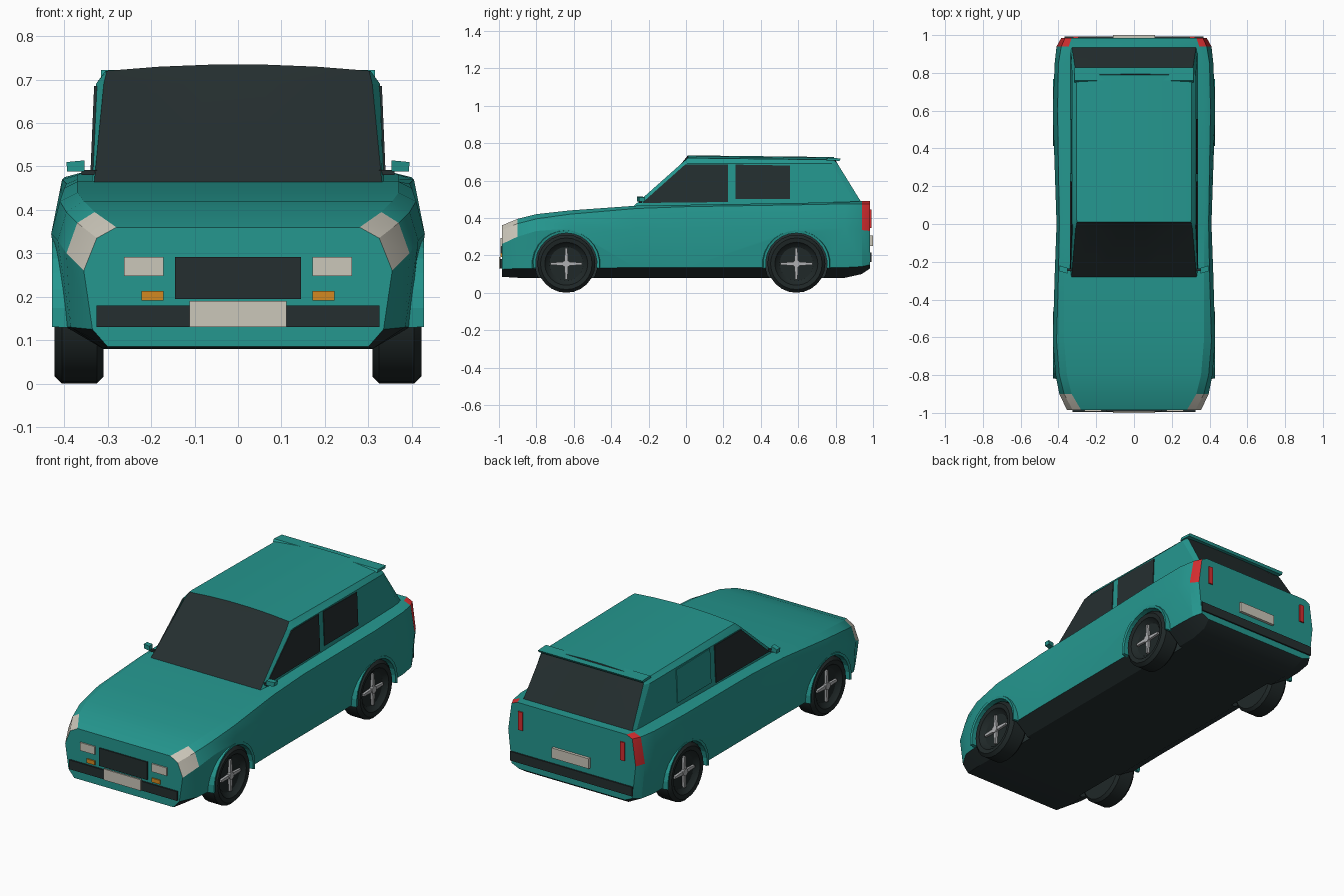
import bpy, bmesh, math
from mathutils import Vector

if "Cube" in bpy.data.objects:
    bpy.data.objects.remove(bpy.data.objects["Cube"], do_unlink=True)


def material(name, r, g, b):
    m = bpy.data.materials.new(name)
    m.use_nodes = True
    m.diffuse_color = (r, g, b, 1)
    bsdf = m.node_tree.nodes["Principled BSDF"]
    bsdf.inputs["Base Color"].default_value = (r, g, b, 1)
    bsdf.inputs["Roughness"].default_value = 0.6
    return m


TEAL = material("teal paint", 0.018, 0.31, 0.275)
DARK = material("dark glass and trim", 0.018, 0.028, 0.029)
TYRE = material("tyre rubber", 0.014, 0.021, 0.021)
CREAM = material("cream lens", 0.6, 0.57, 0.49)
RED = material("red lens", 0.68, 0.027, 0.03)
ORANGE = material("orange lens", 0.65, 0.25, 0.015)
SILVER = material("silver spokes", 0.42, 0.43, 0.44)


def finish(name, bm, *mats):
    bmesh.ops.recalc_face_normals(bm, faces=bm.faces)
    me = bpy.data.meshes.new(name)
    bm.to_mesh(me)
    bm.free()
    ob = bpy.data.objects.new(name, me)
    bpy.context.collection.objects.link(ob)
    for m in mats:
        me.materials.append(m)
    return ob


def activate(ob):
    bpy.ops.object.select_all(action='DESELECT')
    ob.select_set(True)
    bpy.context.view_layer.objects.active = ob


def smooth(ob, degrees):
    activate(ob)
    bpy.ops.object.shade_smooth_by_angle(angle=math.radians(degrees))


def bridge(bm, a, b, closed=True):
    """Quads between two vertex rings, returned in ring order."""
    n = len(a)
    return [bm.faces.new((a[i], a[(i + 1) % n], b[(i + 1) % n], b[i]))
            for i in range(n if closed else n - 1)]


def prism(name, points, offset, mat):
    """Polygon pushed along an offset vector into a solid."""
    bm = bmesh.new()
    low = [bm.verts.new(p) for p in points]
    high = [bm.verts.new(Vector(p) + Vector(offset)) for p in points]
    bm.faces.new(low)
    bm.faces.new(high)
    bridge(bm, low, high)
    return finish(name, bm, mat)


def box(name, x, y, z, mat):
    pts = [(x[0], y[0], z[0]), (x[1], y[0], z[0]), (x[1], y[0], z[1]), (x[0], y[0], z[1])]
    return prism(name, pts, (0, y[1] - y[0], 0), mat)


def lathe(name, profile, y, z, mats, mat_index=0, segments=24):
    """Closed (radius, x) profile turned about the axle line."""
    bm = bmesh.new()
    rings = []
    for k in range(segments):
        a = math.tau * k / segments
        rings.append([bm.verts.new((x, y + r * math.cos(a), z + r * math.sin(a)))
                      for r, x in profile])
    for k in range(segments):
        bridge(bm, rings[k], rings[(k + 1) % segments], closed=False)
    for end in (0, -1):
        bm.faces.new([ring[end] for ring in rings])
    for f in bm.faces:
        f.material_index = mat_index
    return finish(name, bm, *mats)


# Lower body: y, then hood edge, shoulder, waist, sill and floor as (x, z)
stations = [
    (-.985, (.28, .36), (.325, .335), (.355, .26), (.335, .125), (.30, .085)),
    (-.90, (.33, .395), (.37, .37), (.395, .30), (.385, .13), (.31, .08)),
    (-.80, (.355, .42), (.395, .395), (.415, .33), (.395, .13), (.31, .08)),
    (-.62, (.37, .44), (.41, .42), (.43, .345), (.4, .13), (.31, .08)),
    (-.27, (.37, .465), (.4, .45), (.42, .335), (.4, .135), (.31, .08)),
    (0, (.37, .47), (.395, .46), (.41, .33), (.4, .135), (.31, .08)),
    (.6, (.37, .48), (.405, .47), (.43, .345), (.4, .135), (.31, .08)),
    (.85, (.36, .485), (.4, .475), (.42, .345), (.4, .135), (.31, .08)),
    (.94, (.345, .49), (.385, .475), (.41, .335), (.39, .14), (.31, .10)),
    (.985, (.33, .49), (.365, .475), (.385, .33), (.365, .15), (.32, .13)),
]
bm = bmesh.new()
rings = []
for y, *half in stations:
    loop = half + [(-x, z) for x, z in reversed(half)]
    rings.append([bm.verts.new((x, y, z)) for x, z in loop])
last = len(rings) - 2
for s in range(last + 1):
    for i, f in enumerate(bridge(bm, rings[s], rings[s + 1])):
        if i in (3, 4, 5):
            f.material_index = 1
        elif i in (0, 1, 7, 8):
            f.material_index = 2 if s == 0 else 3 if s == last else 0
bm.faces.new(rings[0])
bm.faces.new(rings[-1])
body_mats = (TEAL, DARK, CREAM, RED)
body = finish("body", bm, *body_mats)

# Wheel wells cut from the body, then lips, tyres and spokes
AXLES = {"front": -.64, "rear": .59}
HUB = .155
for end, y in AXLES.items():
    for side, s in (("left", 1), ("right", -1)):
        cutter = lathe("well_cutter", [(.166, s * .29), (.166, s * .6)], y, HUB, body_mats, 1, 32)
        cutter.hide_render = True
        activate(body)
        mod = body.modifiers.new("well", 'BOOLEAN')
        mod.object = cutter
        mod.solver = 'EXACT'
        bpy.ops.object.modifier_apply(modifier=mod.name)
        bpy.data.objects.remove(cutter, do_unlink=True)

        bm = bmesh.new()
        arcs = []
        for k in range(15):
            a = math.radians(-8 + 196 * k / 14)
            arcs.append([bm.verts.new((s * x, y + r * math.cos(a), HUB + r * math.sin(a)))
                         for r, x in ((.164, .37), (.164, .425), (.178, .428), (.188, .37))])
        for a, b in zip(arcs, arcs[1:]):
            bridge(bm, a, b)
        bm.faces.new(arcs[0])
        bm.faces.new(arcs[-1])
        finish(f"{end}_{side}_arch_lip", bm, TEAL)

        profile = [(.09, .395), (.105, .405), (.115, .418), (.138, .422),
                   (.155, .405), (.155, .325), (.14, .31)]
        tyre = lathe(f"{end}_{side}_tyre", [(r, s * x) for r, x in profile], y, HUB, (TYRE,))
        smooth(tyre, 25)
        lathe(f"{end}_{side}_hub", [(.02, s * .39), (.02, s * .412)], y, HUB, (SILVER,), 0, 10)
        for k in range(4):
            c, d = math.cos(k * math.pi / 2), math.sin(k * math.pi / 2)
            pts = [(s * .392, y + u * c - v * d, HUB + u * d + v * c)
                   for u, v in ((0, -.011), (.085, -.006), (.085, .006), (0, .011))]
            prism(f"{end}_{side}_spoke_{k + 1}", pts, (s * .016, 0, 0), SILVER)
smooth(body, 22)

# Cabin: z, half width at the screens, half width at the sides, front y, rear y, crown
levels = [(.455, .332, .337, -.29, .955, 0),
          (.69, .309, .327, -.025, .81, 0),
          (.72, .302, .305, .01, .79, .015)]
across = (-1, -.6, -.2, .2, .6, 1)
bm = bmesh.new()
rings = []
for z, xf, xs, yf, yr, crown in levels:
    rear_z = z - crown * .6
    pts = [(t * xf, yf, z + crown * (1 - t * t)) for t in across]
    pts += [(xs, yf + .03, z), (xs, yr - .03, rear_z)]
    pts += [(-t * xf, yr, rear_z + crown * (1 - t * t)) for t in across]
    pts += [(-xs, yr - .03, rear_z), (-xs, yf + .03, z)]
    rings.append([bm.verts.new(p) for p in pts])
for a, b in zip(rings, rings[1:]):
    bridge(bm, a, b)
n = len(across)
top = rings[-1]
for i in range(n - 1):
    bm.faces.new((top[i], top[i + 1], top[2 * n - i], top[2 * n + 1 - i]))
for sign in (0, 1):
    ids = (n - 1, n, n + 1, n + 2) if sign == 0 else (0, 2 * n + 3, 2 * n + 2, 2 * n + 1)
    bm.faces.new([top[i] for i in ids])
bm.faces.new(rings[0])
bmesh.ops.recalc_face_normals(bm, faces=bm.faces)
for f in bm.faces:
    # Windscreen and rear screen face forward and back
    f.material_index = int(abs(f.normal.y) > .4 and abs(f.normal.x) < .4)
smooth(finish("cabin", bm, TEAL, DARK), 15)

# Side windows and mirrors
windows = {"front": [(-.235, .48), (-.005, .685), (.225, .685), (.225, .485)],
           "rear": [(.265, .5), (.265, .685), (.555, .68), (.555, .5)]}
for side, s in (("left", 1), ("right", -1)):
    for end, outline in windows.items():
        pts = [(s * (.337 - .01 * (z - .455) / .235 - .003), y, z) for y, z in outline]
        mat = TEAL if (end, side) == ("rear", "right") else DARK
        prism(f"{end}_{side}_window", pts, (s * .007, 0, 0), mat)
    box(f"{side}_mirror_arm", (s * .325, s * .36), (-.25, -.235), (.48, .492), DARK)
    prism(f"{side}_mirror", [(s * .353, -.262, .488), (s * .393, -.25, .488),
                             (s * .395, -.25, .51), (s * .353, -.262, .514)],
          (0, .03, 0), TEAL)

# Roof spoiler
prism("spoiler", [(-.315, .75, .708), (-.315, .82, .705), (-.315, .828, .718), (-.315, .76, .722)],
      (.63, 0, 0), TEAL)

# Nose details
box("front_bumper", (-.326, .326), (-.994, -.98), (.13, .18), DARK)
box("grille", (-.145, .145), (-.992, -.984), (.195, .292), DARK)
box("front_plate", (-.112, .112), (-1, -.992), (.13, .19), CREAM)
for side, s in (("left", 1), ("right", -1)):
    box(f"{side}_fog_lamp", (s * .172, s * .262), (-.992, -.984), (.248, .292), CREAM)
    box(f"{side}_indicator", (s * .172, s * .222), (-.992, -.984), (.191, .213), ORANGE)
    box(f"{side}_tail_strip", (s * .295, s * .322), (.984, .992), (.345, .445), RED)

# Tail details
box("rear_bumper", (-.368, .368), (.975, .993), (.165, .215), DARK)
box("rear_plate", (-.112, .112), (.984, 1), (.25, .305), CREAM)
